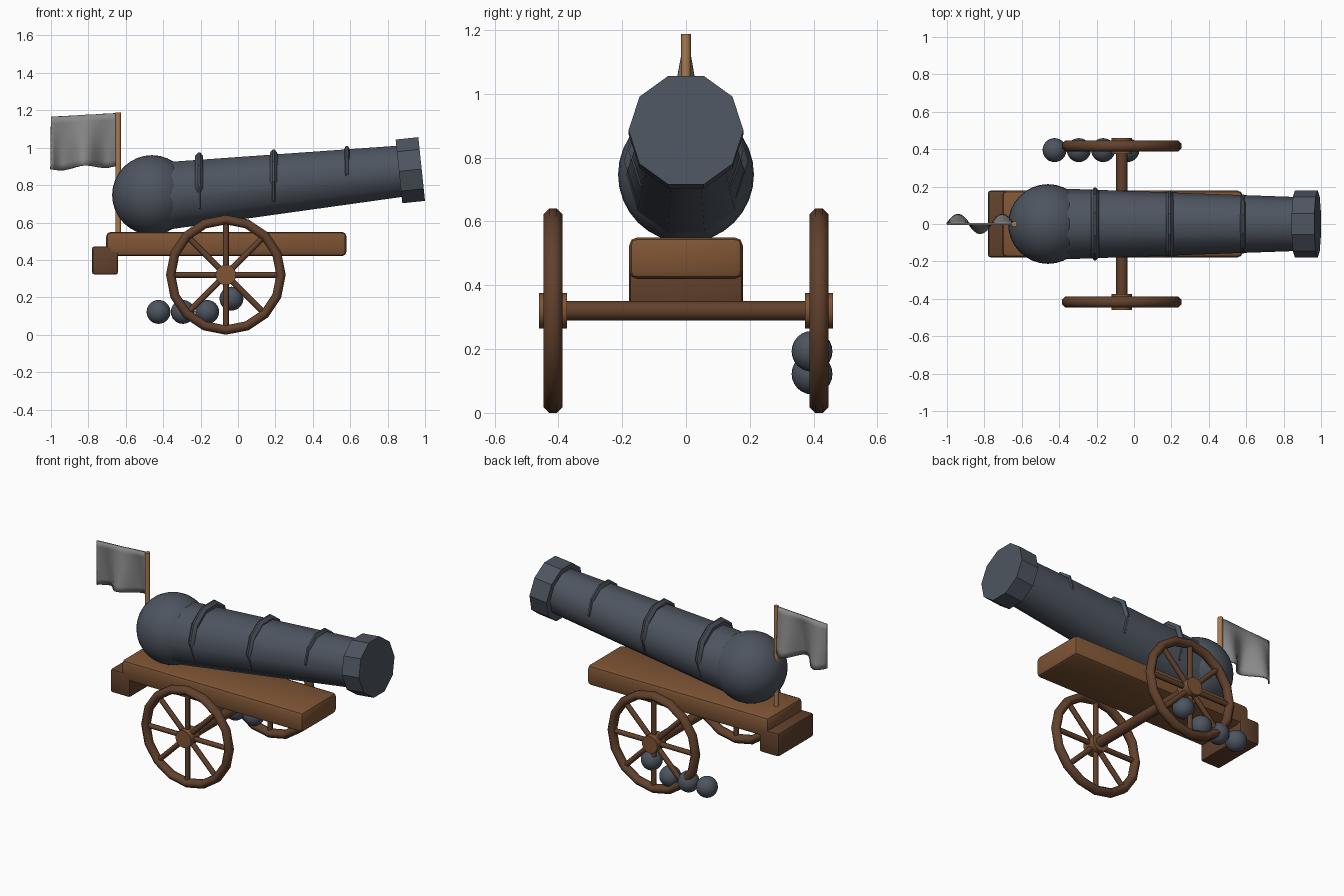
import bpy, bmesh
from math import sin, cos, pi, radians
from mathutils import Vector

if "Cube" in bpy.data.objects:
    bpy.data.objects.remove(bpy.data.objects["Cube"])


def material(name, rgb):
    m = bpy.data.materials.new(name)
    m.use_nodes = True
    m.diffuse_color = (*rgb, 1)
    m.node_tree.nodes["Principled BSDF"].inputs["Base Color"].default_value = (*rgb, 1)
    return m


iron = material("iron", (0.075, 0.09, 0.115))
oak = material("oak", (0.21, 0.09, 0.035))
dark_oak = material("dark oak", (0.12, 0.052, 0.025))
pale_wood = material("pale wood", (0.4, 0.2, 0.08))
cloth = material("grey cloth", (0.25, 0.25, 0.25))


def finish(name, bm, mat, smooth=40):
    bmesh.ops.recalc_face_normals(bm, faces=bm.faces)
    me = bpy.data.meshes.new(name)
    bm.to_mesh(me)
    bm.free()
    ob = bpy.data.objects.new(name, me)
    bpy.context.collection.objects.link(ob)
    me.materials.append(mat)
    bpy.ops.object.select_all(action='DESELECT')
    ob.select_set(True)
    bpy.context.view_layer.objects.active = ob
    if smooth:
        bpy.ops.object.shade_smooth_by_angle(angle=radians(smooth))
    return ob


def lathe(bm, profile, sides, origin, axis, closed=False):
    """Spin (along, radius) points round an axis; closed makes a ring."""
    axis, origin = Vector(axis).normalized(), Vector(origin)
    u = Vector((0, 1, 0)) if abs(axis.y) < 0.5 else Vector((1, 0, 0))
    v = axis.cross(u)
    rings = []
    for a, r in profile:
        rings.append([bm.verts.new(origin + axis * a + r * (u * cos(t) + v * sin(t)))
                      for t in (2 * pi * i / sides for i in range(sides))])
    pairs = list(zip(rings, rings[1:]))
    if closed:
        pairs.append((rings[-1], rings[0]))
    else:
        bm.faces.new(rings[0])
        bm.faces.new(rings[-1])
    for a, b in pairs:
        for i in range(sides):
            j = (i + 1) % sides
            bm.faces.new((a[i], a[j], b[j], b[i]))


def turned(name, profile, sides, origin, axis, mat, closed=False, smooth=40):
    bm = bmesh.new()
    lathe(bm, profile, sides, origin, axis, closed)
    return finish(name, bm, mat, smooth)


def ball(name, centre, radius, segments=24):
    bm = bmesh.new()
    bmesh.ops.create_uvsphere(bm, u_segments=segments, v_segments=segments // 2, radius=radius)
    bmesh.ops.translate(bm, verts=bm.verts, vec=centre)
    finish(name, bm, iron)


def block(name, low, high, bevel, mat):
    low, high = Vector(low), Vector(high)
    bm = bmesh.new()
    bmesh.ops.create_cube(bm, size=1)
    bmesh.ops.scale(bm, verts=bm.verts, vec=high - low)
    bmesh.ops.translate(bm, verts=bm.verts, vec=(low + high) / 2)
    bmesh.ops.bevel(bm, geom=bm.edges[:], offset=bevel, segments=2, affect='EDGES', profile=0.5)
    finish(name, bm, mat, 30)


# Barrel, muzzle and breech
tilt = radians(6)
aim = Vector((cos(tilt), 0, sin(tilt)))
muzzle = Vector((0.982, 0, 0.886))
turned("barrel", [(-1.45, 0.192), (-0.08, 0.143)], 10, muzzle, aim, iron)
turned("muzzle_ring", [(-0.122, 0.18), (0, 0.18)], 10, muzzle, aim, iron, smooth=30)
ball("breech", (-0.46, 0, 0.747), 0.213, 32)

# Raised bands, sunk into the underside of the barrel
for i, (x, z, r, w) in enumerate([(-0.208, 0.79, 0.195, 0.021),
                                  (0.19, 0.82, 0.18, 0.02),
                                  (0.582, 0.86, 0.158, 0.015)]):
    ring = [(w, r - 0.04), (w, r - 0.02), (0.005, r), (-0.005, r), (-w, r - 0.02), (-w, r - 0.04)]
    turned(f"band_{i + 1}", ring, 10, (x, 0, z), (1, 0, 0), iron, closed=True, smooth=30)

# Carriage
block("carriage_bed", (-0.705, -0.178, 0.42), (0.58, 0.178, 0.55), 0.025, oak)
block("tail_block", (-0.78, -0.178, 0.322), (-0.642, 0.178, 0.472), 0.012, dark_oak)

# Axle and wheels
hub_x, hub_z, track = -0.065, 0.32, 0.417
turned("axle", [(-track, 0.031), (track, 0.031)], 16, (hub_x, 0, hub_z), (0, 1, 0), dark_oak)
for side, s in (("right", -1), ("left", 1)):
    centre = Vector((hub_x, s * track, hub_z))
    rim = [(0.03, 0.302), (0.012, 0.32), (-0.012, 0.32), (-0.03, 0.302),
           (-0.03, 0.286), (-0.012, 0.27), (0.012, 0.27), (0.03, 0.286)]
    turned(f"{side}_rim", rim, 16, centre, (0, 1, 0), dark_oak, closed=True, smooth=50)
    turned(f"{side}_hub", [(-0.044, 0.055), (0.044, 0.055)], 16, centre, (0, 1, 0), oak)
    bm = bmesh.new()
    for k in range(8):
        t = k * pi / 4
        lathe(bm, [(0.03, 0.016), (0.285, 0.016)], 8, centre, (cos(t), 0, sin(t)))
    finish(f"{side}_spokes", bm, dark_oak, 50)

# Cannonballs, the last resting a little higher
for i in range(4):
    ball(f"cannonball_{i + 1}", (-0.425 + 0.13 * i, 0.395, 0.193 if i == 3 else 0.122), 0.064)

# Flag pole and rippling flag, fixed along its upper edge
turned("flag_pole", [(0.52, 0.015), (1.187, 0.015)], 10, (-0.64, 0, 0), (0, 0, 1), pale_wood)
bm = bmesh.new()
bmesh.ops.create_grid(bm, x_segments=24, y_segments=8, size=0.5)
for v in bm.verts:
    across, drop = v.co.x + 0.5, 0.5 - v.co.y
    ripple = sin(3 * pi * across)
    v.co = (-1 + 0.355 * across, 0.05 * drop * ripple,
            1.165 + 0.02 * across - drop * (0.28 + 0.01 * ripple))
flag = finish("flag", bm, cloth, 60)
solid = flag.modifiers.new("thickness", 'SOLIDIFY')
solid.thickness = 0.01
solid.offset = 0
